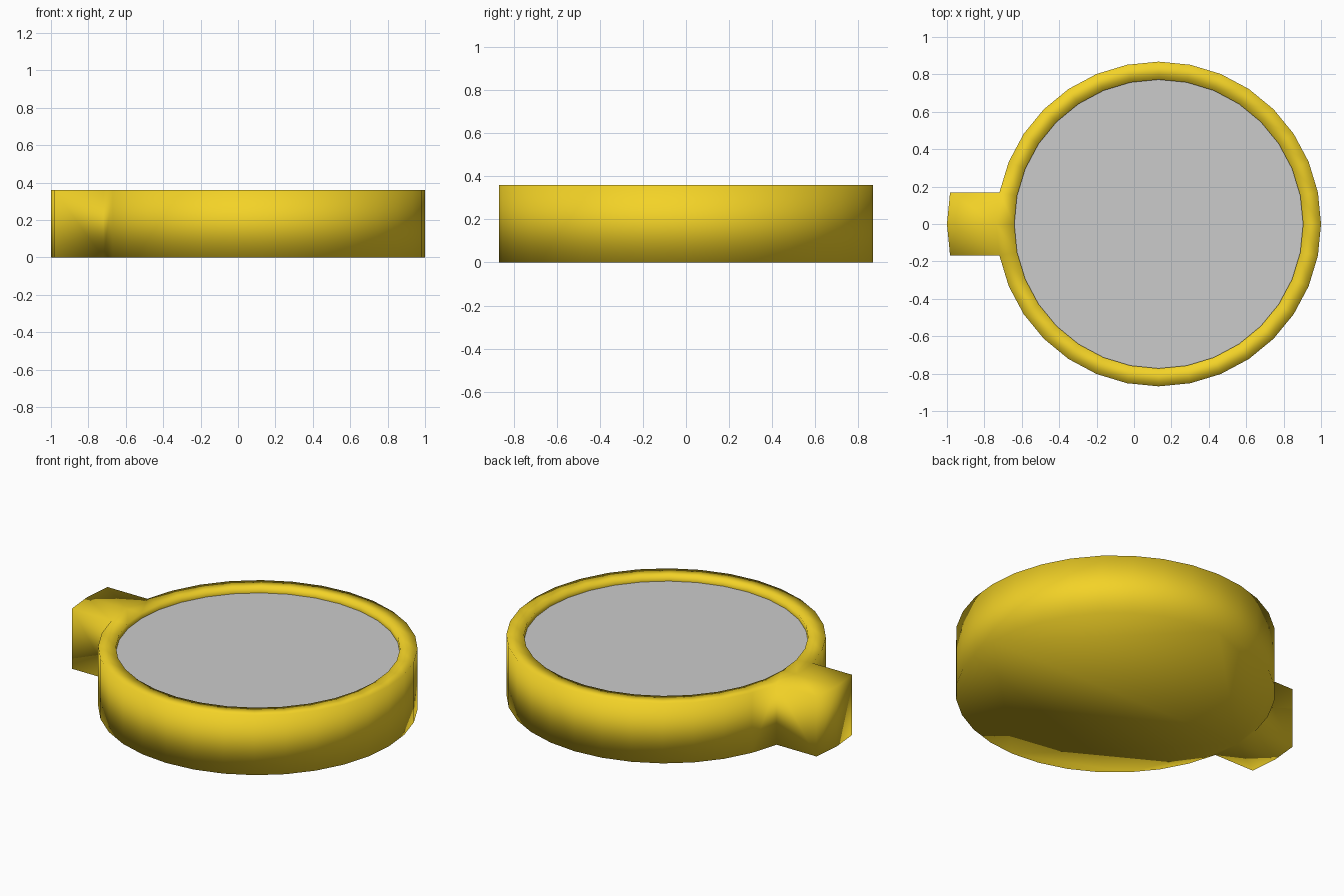
import bpy, bmesh, math

if "Cube" in bpy.data.objects:
    bpy.data.objects.remove(bpy.data.objects["Cube"])

CX, R_OUT, R_IN, H, RECESS, TAB, SIDES = 0.132, 0.868, 0.772, 0.36, 0.032, 0.264, 32


def circle(bm, r, z):
    return [bm.verts.new((CX + r * math.cos(math.tau * i / SIDES),
                          r * math.sin(math.tau * i / SIDES), z)) for i in range(SIDES)]


def finish(bm, name, smooth):
    bmesh.ops.recalc_face_normals(bm, faces=bm.faces)
    mesh = bpy.data.meshes.new(name)
    for f in bm.faces:
        f.smooth = smooth
    bm.to_mesh(mesh)
    bm.free()
    obj = bpy.data.objects.new(name, mesh)
    bpy.context.collection.objects.link(obj)
    return obj


# Round case: base, outer wall, rim and short inner wall
bm = bmesh.new()
rings = [circle(bm, R_OUT, 0), circle(bm, R_OUT, H),
         circle(bm, R_IN, H), circle(bm, R_IN, H - RECESS)]
walls = []
for lower, upper in zip(rings, rings[1:]):
    for i in range(SIDES):
        j = (i + 1) % SIDES
        face = bm.faces.new((lower[i], lower[j], upper[j], upper[i]))
        if lower is rings[0] and i in (SIDES // 2 - 1, SIDES // 2):
            walls.append(face)
base = bm.faces.new(list(reversed(rings[0])))

# Side tab: two wall panels pulled outwards
out = bmesh.ops.extrude_face_region(bm, geom=walls)
bmesh.ops.delete(bm, geom=[f for f in walls if f.is_valid], context='FACES')
moved = [v for v in out['geom'] if isinstance(v, bmesh.types.BMVert)]
bmesh.ops.translate(bm, verts=moved, vec=(-TAB, 0, 0))
case = finish(bm, "round_case_with_tab", True)
gold = bpy.data.materials.new("yellow_gold")
gold.diffuse_color = (0.9, 0.65, 0.02, 1)
gold.use_nodes = True
gold.node_tree.nodes["Principled BSDF"].inputs["Base Color"].default_value = gold.diffuse_color
case.data.materials.append(gold)

# Recessed flat face plate
bm = bmesh.new()
bm.faces.new(circle(bm, R_IN, H - RECESS))
finish(bm, "face_plate", False)
